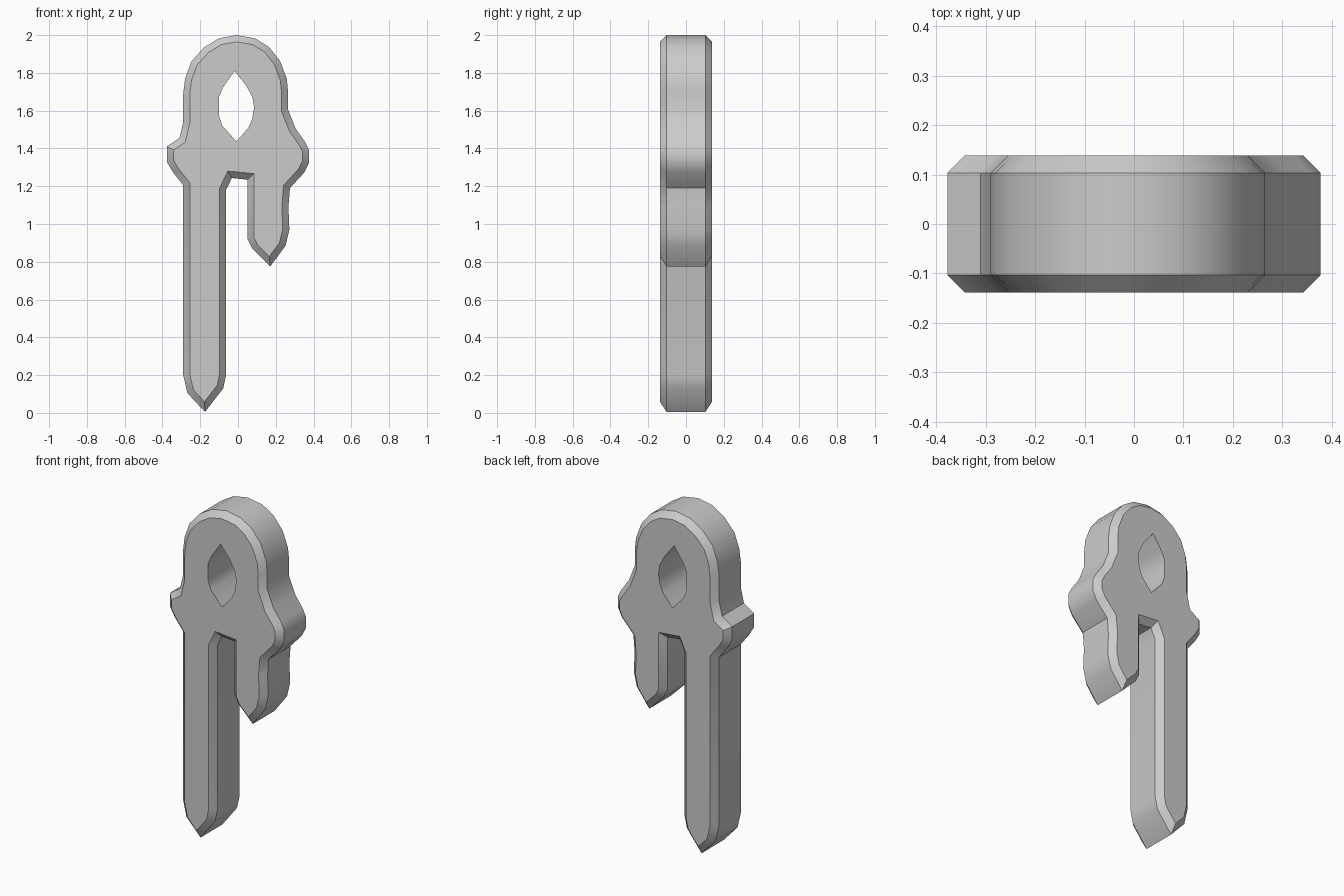
import bpy, bmesh, math
from mathutils import Vector

if "Cube" in bpy.data.objects:
    bpy.data.objects.remove(bpy.data.objects["Cube"])

HALF, CHAMFER = 0.138, 0.035

# Outer silhouette (x, z), clockwise seen from the front
OUTLINE = [
    (-.29, 1.54), (-.29, 1.69), (-.28, 1.77), (-.247, 1.86), (-.18, 1.935),
    (-.10, 1.983), (-.007, 2.0), (.09, 1.983), (.163, 1.938), (.222, 1.865),
    (.258, 1.77), (.265, 1.70), (.265, 1.605), (.305, 1.505), (.355, 1.435),
    (.377, 1.39), (.377, 1.325), (.35, 1.272), (.275, 1.19), (.267, 1.09),
    (.272, .97), (.252, .885), (.17, .775), (.075, .87), (.05, .92),
    (.05, 1.235), (-.033, 1.243), (-.063, 1.18), (-.063, .2), (-.078, .13),
    (-.175, .005), (-.268, .105), (-.29, .2), (-.29, 1.205), (-.345, 1.275),
    (-.377, 1.33), (-.377, 1.41), (-.31, 1.455)]

# Eye hole (x, z)
HOLE = [
    (-.018, 1.81), (.045, 1.73), (.077, 1.67), (.085, 1.615), (.075, 1.555),
    (.055, 1.51), (-.008, 1.437), (-.083, 1.52), (-.1, 1.57), (-.1, 1.675),
    (-.078, 1.725)]


def inset(points, d):
    """Mitred inward offset of a clockwise loop."""
    pts = [Vector(p) for p in points]
    out = []
    for i, p in enumerate(pts):
        a = (p - pts[i - 1]).normalized()
        b = (pts[(i + 1) % len(pts)] - p).normalized()
        na, nb = Vector((a.y, -a.x)), Vector((b.y, -b.x))
        out.append(p + (na + nb) * (d / (1 + na.dot(nb))))
    return out


bm = bmesh.new()


def ring(points, y):
    return [bm.verts.new((p[0], y, p[1])) for p in points]


def bridge(r, s):
    for i in range(len(r)):
        j = (i + 1) % len(r)
        bm.faces.new((r[i], r[j], s[j], s[i]))


def loop_edges(r):
    return [bm.edges.get((r[i - 1], r[i])) for i in range(len(r))]


# Chamfered outer wall
small = inset(OUTLINE, CHAMFER)
outer = [ring(small, -HALF), ring(OUTLINE, -HALF + CHAMFER),
         ring(OUTLINE, HALF - CHAMFER), ring(small, HALF)]
for r, s in zip(outer, outer[1:]):
    bridge(r, s)

# Straight hole wall
hole = [ring(HOLE, -HALF), ring(HOLE, HALF)]
bridge(*hole)

# Flat front and back faces around the hole
for o, h in ((outer[0], hole[0]), (outer[3], hole[1])):
    bmesh.ops.triangle_fill(bm, use_beauty=True, use_dissolve=False,
                            edges=loop_edges(o) + loop_edges(h))

bmesh.ops.recalc_face_normals(bm, faces=bm.faces)
mesh = bpy.data.meshes.new("peg_body")
bm.to_mesh(mesh)
bm.free()
peg = bpy.data.objects.new("peg_body", mesh)
bpy.context.collection.objects.link(peg)
bpy.context.view_layer.objects.active = peg
peg.select_set(True)
bpy.ops.object.shade_smooth_by_angle(angle=math.radians(35))
